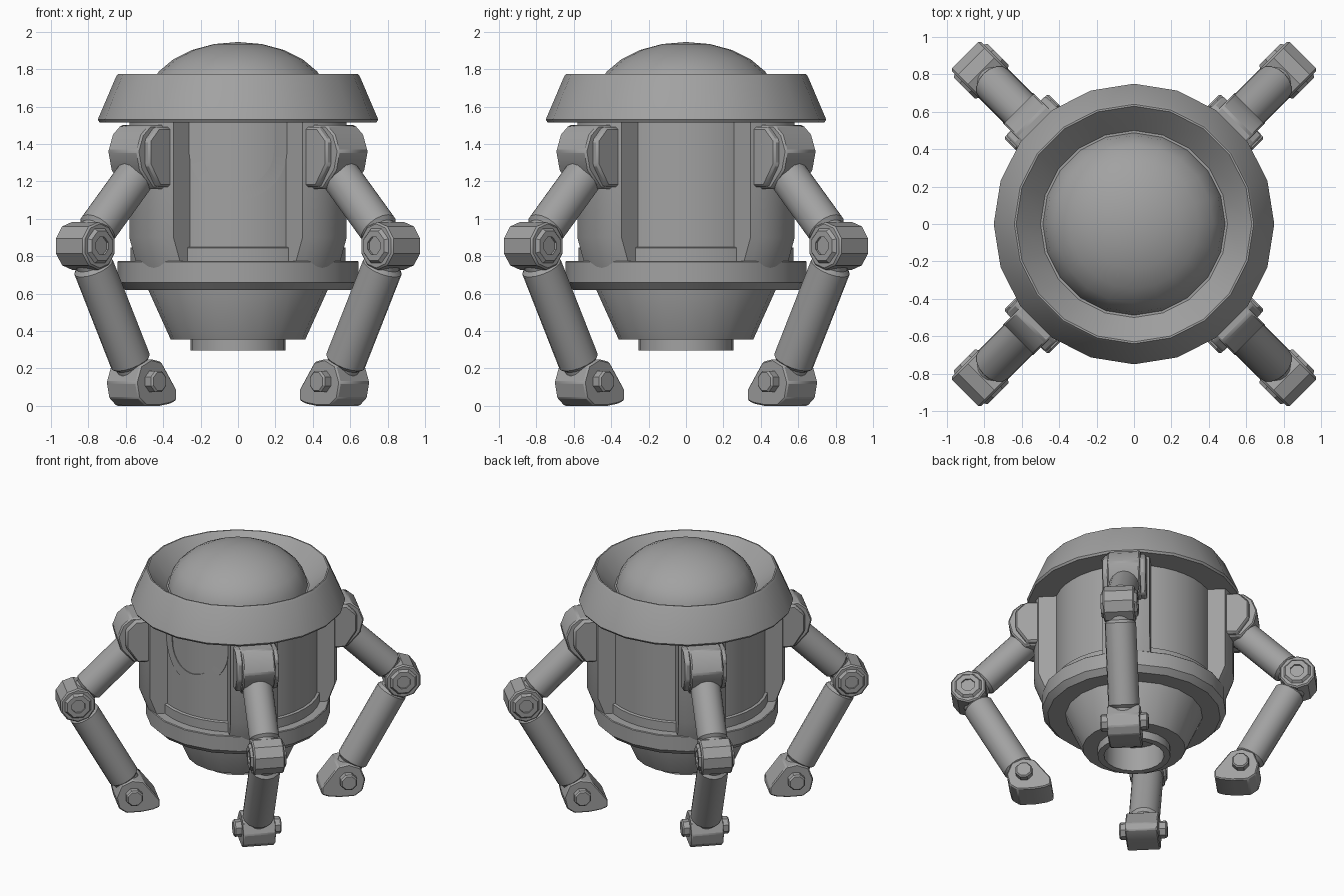
import bpy, bmesh, math
from mathutils import Vector, Matrix

if "Cube" in bpy.data.objects:
    bpy.data.objects.remove(bpy.data.objects["Cube"])

grey = bpy.data.materials.new("plain grey")
grey.use_nodes = True
tone = (0.36, 0.36, 0.36, 1)
grey.diffuse_color = tone
grey.node_tree.nodes["Principled BSDF"].inputs["Base Color"].default_value = tone
parts = []


def finish(name, bm, angle=0):
    """Turn a bmesh into a shaded object, turned about the z axis."""
    bmesh.ops.remove_doubles(bm, verts=bm.verts, dist=1e-5)
    bmesh.ops.recalc_face_normals(bm, faces=bm.faces)
    mesh = bpy.data.meshes.new(name)
    bm.to_mesh(mesh)
    bm.free()
    mesh.materials.append(grey)
    obj = bpy.data.objects.new(name, mesh)
    obj.rotation_euler.z = angle
    bpy.context.collection.objects.link(obj)
    parts.append(obj)
    return obj


def lathe(name, profile, sides, angle=0, place=Matrix(), phase=0):
    """Spin (radius, height) points about an axis; place moves that axis."""
    bm = bmesh.new()
    rings = []
    for r, z in profile:
        ring = []
        for i in range(sides):
            a = math.tau * i / sides + phase
            ring.append(bm.verts.new(place @ Vector((r * math.cos(a), r * math.sin(a), z))))
        rings.append(ring)
    for low, high in zip(rings, rings[1:]):
        for i in range(sides):
            j = (i + 1) % sides
            bm.faces.new((low[i], low[j], high[j], high[i]))
    return finish(name, bm, angle)


def prism(name, outline, half, angle=0, bevel=0):
    """Extrude an outline of (reach, height) points to both sides."""
    bm = bmesh.new()
    face = bm.faces.new([bm.verts.new((t, -half, z)) for t, z in outline])
    new = bmesh.ops.extrude_face_region(bm, geom=[face])["geom"]
    bmesh.ops.translate(bm, vec=(0, 2 * half, 0),
                        verts=[v for v in new if isinstance(v, bmesh.types.BMVert)])
    obj = finish(name, bm, angle)
    if bevel:
        mod = obj.modifiers.new("bevel", "BEVEL")
        mod.width = bevel
        mod.segments = 1
    return obj


def both_sides(half):
    """Mirror a half profile so it caps both ends of a pin."""
    return [(r, -z) for r, z in half] + [(r, z) for r, z in reversed(half)]


def crosswise(t, z):
    return Matrix.Translation((t, 0, z)) @ Matrix.Rotation(math.pi / 2, 4, "X")


def limb(name, start, end, radius, trim, angle):
    """Round rod between two joints, with chamfered ends."""
    a, b = Vector((start[0], 0, start[1])), Vector((end[0], 0, end[1]))
    axis = b - a
    n = axis.length
    place = Matrix.Translation(a) @ axis.to_track_quat("Z", "Y").to_matrix().to_4x4()
    c = radius * 0.82
    lathe(name, [(0, 0), (c, 0), (c, trim - 0.02), (radius, trim), (radius, n - trim),
                 (c, n - trim + 0.02), (c, n), (0, n)], 16, angle, place)


# Main body and lower hull
lathe("body", [(0, 0.7), (0.575, 0.7), (0.575, 0.845), (0.557, 0.85),
               (0.557, 1.53), (0, 1.53)], 40)
lathe("flange", [(0, 0.775), (0.64, 0.775), (0.645, 0.77), (0.645, 0.66),
                 (0.605, 0.62), (0, 0.62)], 20)
lathe("lower_cone", [(0.48, 0.64), (0.48, 0.62), (0.36, 0.355), (0.25, 0.355)], 20)
lathe("bottom_nozzle", [(0.255, 0.37), (0.255, 0.295), (0.21, 0.295),
                        (0.21, 0.48), (0, 0.48)], 20)

# Wide rim with a bowl, and the dome in it
lathe("top_rim", [(0, 1.515), (0.74, 1.515), (0.75, 1.53), (0.652, 1.76), (0.64, 1.775),
                  (0.63, 1.775), (0.62, 1.765), (0.5, 1.64), (0, 1.64)], 20)
dome = [(0.49 * math.cos(a), 1.628 + 0.317 * math.sin(a))
        for a in [math.pi / 2 * i / 6 for i in range(7)]]
lathe("dome", dome, 20)

# U-shaped band on the front of the body
bm = bmesh.new()
path = [(-1, 0.14)] + [(math.cos(a), math.sin(a)) for a in
                       [math.pi + math.pi * i / 24 for i in range(25)]] + [(1, 0.14)]
previous = None
for x, h in path:
    row = []
    for r, depth in ((0.262, 0.55), (0.262, 0.562), (0.192, 0.562), (0.192, 0.55)):
        px = x * r
        pz = 1.515 if h > 0.1 else 1.365 + h * r
        row.append(bm.verts.new((px, -math.sqrt(depth ** 2 - px ** 2), pz)))
    if previous:
        for k in range(3):
            bm.faces.new((previous[k], previous[k + 1], row[k + 1], row[k]))
    previous = row
finish("front_band", bm)


def pillar(angle):
    """Rounded buttress that tapers in at the foot."""
    bm = bmesh.new()
    levels = []
    for z, inset in ((1.53, 0), (0.9, 0), (0.68, 0.085)):
        ring = [bm.verts.new((0.45, -0.167, z))]
        for i in range(9):
            s = i / 4 - 1
            ring.append(bm.verts.new((0.70 - 0.045 * s * s - inset, 0.167 * s, z)))
        ring.append(bm.verts.new((0.45, 0.167, z)))
        levels.append(ring)
    for a, b in zip(levels, levels[1:]):
        for i in range(len(a)):
            j = (i + 1) % len(a)
            bm.faces.new((a[i], a[j], b[j], b[i]))
    bm.faces.new(levels[0])
    bm.faces.new(levels[-1])
    finish("pillar", bm, angle)


# Four pillars, each carrying a jointed arm
shoulder, elbow, ankle = (0.68, 1.32), (1.155, 0.855), (0.75, 0.125)
for k in range(4):
    turn = math.pi / 4 + k * math.pi / 2
    pillar(turn)
    prism("shoulder_block", [(0.6, 1.5), (0.78, 1.5), (0.84, 1.45), (0.875, 1.36),
                             (0.85, 1.26), (0.76, 1.16), (0.6, 1.16)], 0.115, turn, 0.01)
    prism("shoulder_cheeks", [(0.62, 1.49), (0.75, 1.49), (0.82, 1.42), (0.82, 1.29),
                              (0.74, 1.17), (0.62, 1.17)], 0.15, turn, 0.012)
    limb("upper_arm", shoulder, elbow, 0.107, 0.13, turn)
    lathe("elbow_barrel", both_sides([(0, 0.11), (0.118, 0.11), (0.128, 0.1)]), 10,
          turn, crosswise(*elbow), math.pi / 10)
    lathe("elbow_boss", both_sides([(0, 0.115), (0.05, 0.115), (0.05, 0.128),
                                    (0.085, 0.128), (0.1, 0.11)]), 8,
          turn, crosswise(*elbow), math.pi / 8)
    limb("lower_arm", elbow, ankle, 0.11, 0.13, turn)
    prism("foot", [(0.575, 0.085), (0.575, 0.03), (0.62, 0.012), (0.70, 0), (0.81, 0),
                   (0.865, 0.04), (0.885, 0.125), (0.85, 0.215), (0.77, 0.25),
                   (0.69, 0.235), (0.64, 0.17)], 0.115, turn, 0.008)
    lathe("foot_pin", both_sides([(0, 0.168), (0.052, 0.168), (0.062, 0.158)]), 8,
          turn, crosswise(0.76, 0.13), math.pi / 8)

# Smooth the round parts, keep the hard edges
bpy.ops.object.select_all(action="DESELECT")
for obj in parts:
    obj.select_set(True)
bpy.context.view_layer.objects.active = parts[0]
bpy.ops.object.shade_smooth_by_angle(angle=math.radians(30))
